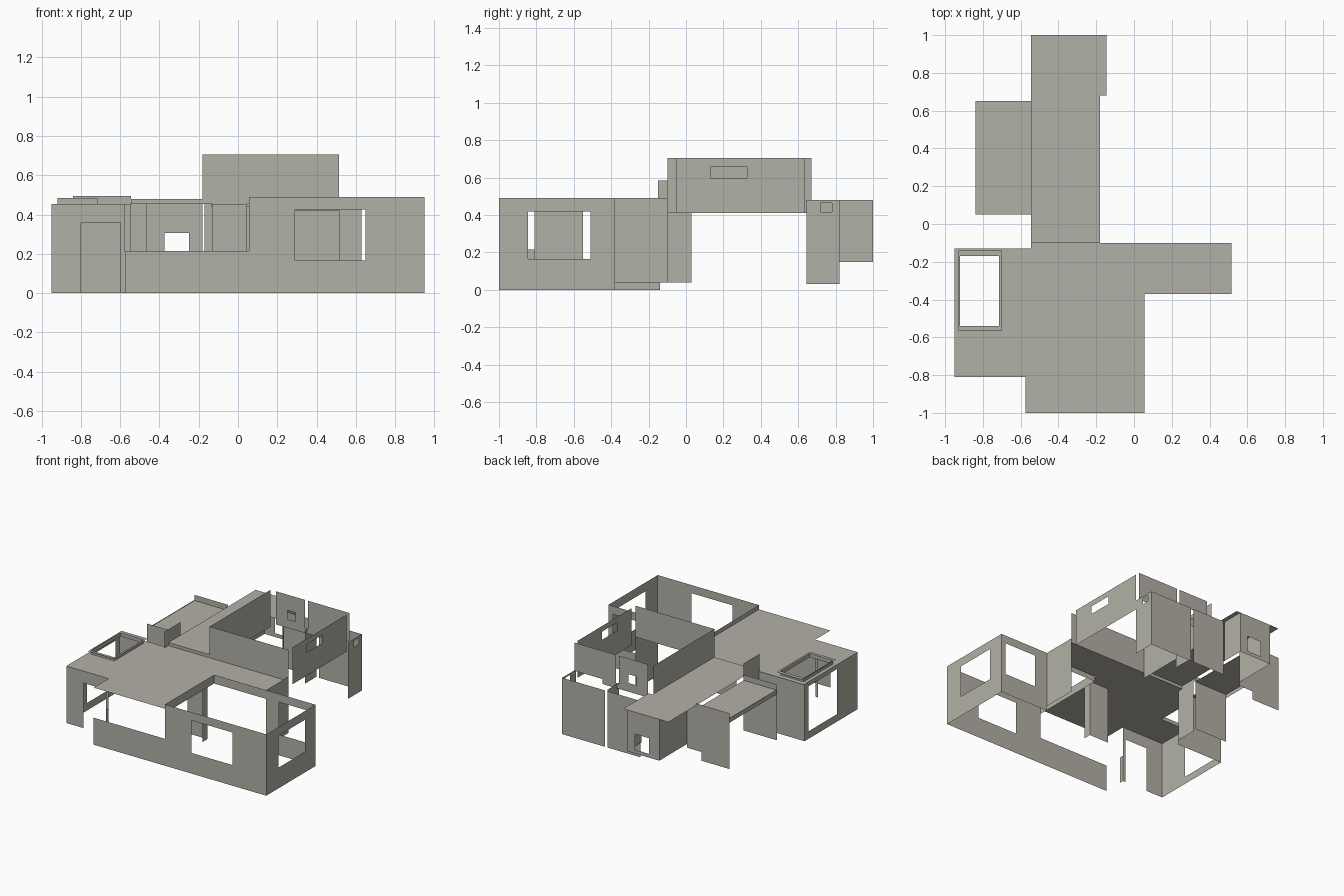
import bpy

if "Cube" in bpy.data.objects:
    bpy.data.objects.remove(bpy.data.objects["Cube"])

mat = bpy.data.materials.new("warm_grey")
mat.diffuse_color = (0.45, 0.44, 0.385, 1)
mat.use_nodes = True
mat.node_tree.nodes["Principled BSDF"].inputs["Base Color"].default_value = mat.diffuse_color


def sheet(name, axis, pos, a, b, holes=()):
    """Flat panel across an axis; a and b are its in-plane ranges, holes are (a0, a1, b0, b1)."""
    cuts_a = sorted({*a, *(v for h in holes for v in h[:2])})
    cuts_b = sorted({*b, *(v for h in holes for v in h[2:])})
    verts, faces, index = [], [], {}

    def vert(p, q):
        if (p, q) not in index:
            index[p, q] = len(verts)
            verts.append({"x": (pos, p, q), "y": (p, pos, q), "z": (p, q, pos)}[axis])
        return index[p, q]

    for a0, a1 in zip(cuts_a, cuts_a[1:]):
        for b0, b1 in zip(cuts_b, cuts_b[1:]):
            ca, cb = (a0 + a1) / 2, (b0 + b1) / 2
            if any(h[0] < ca < h[1] and h[2] < cb < h[3] for h in holes):
                continue
            f = [vert(a0, b0), vert(a1, b0), vert(a1, b1), vert(a0, b1)]
            faces.append(f[::-1] if axis == "y" else f)
    mesh = bpy.data.meshes.new(name)
    mesh.from_pydata(verts, [], faces)
    mesh.materials.append(mat)
    obj = bpy.data.objects.new(name, mesh)
    bpy.context.collection.objects.link(obj)
    return obj


ROOF, STEP, TOP, TALL = 0.455, 0.48, 0.49, 0.705
SKY = (-0.92, -0.715, -0.54, -0.17)

# Main flat roof with skylight opening; corners left out of the rectangle as holes
sheet("main_roof", "z", ROOF, (-0.95, 0.515), (-1, -0.10),
      [SKY, (-0.95, -0.575, -1, -0.81), (0.055, 0.515, -1, -0.37), (-0.95, -0.545, -0.13, -0.10)])
# Rear roof, one step up, with a wider rear end
sheet("rear_roof", "z", STEP, (-0.545, -0.145), (-0.10, 1), [(-0.18, -0.145, -0.10, 0.68)])
sheet("rear_roof_step", "y", -0.10, (-0.545, -0.18), (ROOF, STEP))
# Side roof with fascia and low parapets
sheet("side_roof", "z", 0.45, (-0.84, -0.545), (0.05, 0.65))
sheet("side_roof_fascia", "x", -0.84, (0.05, 0.65), (0.42, 0.455))
for label, y in (("front", 0.05), ("rear", 0.65)):
    sheet("side_roof_parapet_" + label, "y", y, (-0.84, -0.545), (0.42, 0.495))
sheet("roof_upstand", "x", -0.545, (-0.15, 0.05), (ROOF, 0.585))

# Skylight: flange ring and curb
sheet("skylight_flange", "z", 0.485, (-0.93, -0.70), (-0.565, -0.14), [SKY])
for i in (0, 1):
    sheet("skylight_curb_side", "x", SKY[i], SKY[2:], (ROOF, 0.485))
    sheet("skylight_curb_end", "y", SKY[2 + i], SKY[:2], (ROOF, 0.485))

# Front room walls, low in front of the open porch
sheet("front_wall", "y", -1, (-0.575, 0.95), (0, TOP),
      [(-0.575, 0.055, 0.215, TOP), (0.29, 0.65, 0.165, 0.425)])
sheet("right_wall", "x", 0.95, (-1, -0.38), (0, TOP), [(-0.845, -0.51, 0.165, 0.42)])
sheet("right_room_back_wall", "y", -0.38, (0.515, 0.95), (0, TOP), [(0.63, 0.91, 0.165, 0.425)])
sheet("hall_right_wall", "x", 0.515, (-0.38, -0.10), (0.04, TOP))
sheet("roof_beam_side", "x", 0.055, (-1, -0.38), (0.42, TOP))
sheet("roof_beam_back", "y", -0.38, (0.055, 0.515), (0.42, TOP))

# Left room walls
sheet("door_wall", "y", -0.81, (-0.95, -0.575), (0, ROOF), [(-0.80, -0.60, 0, 0.36)])
sheet("door_jamb_return", "x", -0.575, (-0.845, -0.81), (0, 0.215))
sheet("left_wall", "x", -0.95, (-0.81, -0.14), (0, ROOF), [(-0.55, -0.19, 0.06, 0.42)])
sheet("left_room_back_wall", "y", -0.14, (-0.95, -0.545), (0, ROOF))
sheet("passage_wall", "x", -0.545, (-0.14, 0.03), (0.04, ROOF))

# Interior partition under the main roof
sheet("inner_wall", "y", -0.45, (-0.13, 0.045), (0, ROOF))
sheet("inner_wall_return", "x", 0.045, (-0.51, -0.45), (0, ROOF))

# Walls under the side roof and rear roof
sheet("side_room_front_wall", "y", 0.05, (-0.84, -0.545), (0.05, 0.42))
sheet("side_room_rear_wall", "y", 0.65, (-0.84, -0.465), (0.05, STEP),
      [(-0.59, -0.465, 0.05, 0.12), (-0.84, -0.545, 0.42, STEP)])
sheet("rear_left_wall", "x", -0.465, (0.65, 1), (0.15, STEP))
sheet("rear_wall", "y", 1, (-0.465, -0.18), (0.15, STEP), [(-0.375, -0.25, 0.18, 0.305)])
sheet("rear_right_wall", "x", -0.18, (0.82, 1), (0.15, STEP))

# Lower rear rooms on the right
sheet("lower_rear_wall_left", "y", 0.82, (-0.17, 0.12), (0.03, STEP))
sheet("lower_rear_wall_right", "y", 0.82, (0.14, 0.52), (0.03, STEP))
sheet("lower_side_wall", "x", 0.52, (0.645, 0.82), (0.03, STEP), [(0.72, 0.78, 0.415, 0.465)])
sheet("lower_partition", "x", 0.14, (0.645, 0.79), (0.05, 0.475))

# Upper room, open on top
sheet("upper_front_wall", "y", -0.10, (-0.18, 0.515), (ROOF, TALL))
sheet("upper_left_wall", "x", -0.18, (-0.10, 0.67), (0.41, TALL))
sheet("upper_right_wall", "x", 0.515, (-0.05, 0.635), (0.41, TALL), [(0.13, 0.325, 0.595, 0.66)])
sheet("upper_rear_wall_left", "y", 0.67, (-0.135, 0.125), (STEP, TALL), [(-0.03, 0.04, 0.51, 0.58)])
sheet("upper_rear_wall_right", "y", 0.67, (0.15, 0.515), (STEP, TALL))
sheet("upper_rear_beam", "y", 0.67, (-0.135, 0.27), (0.44, STEP))
